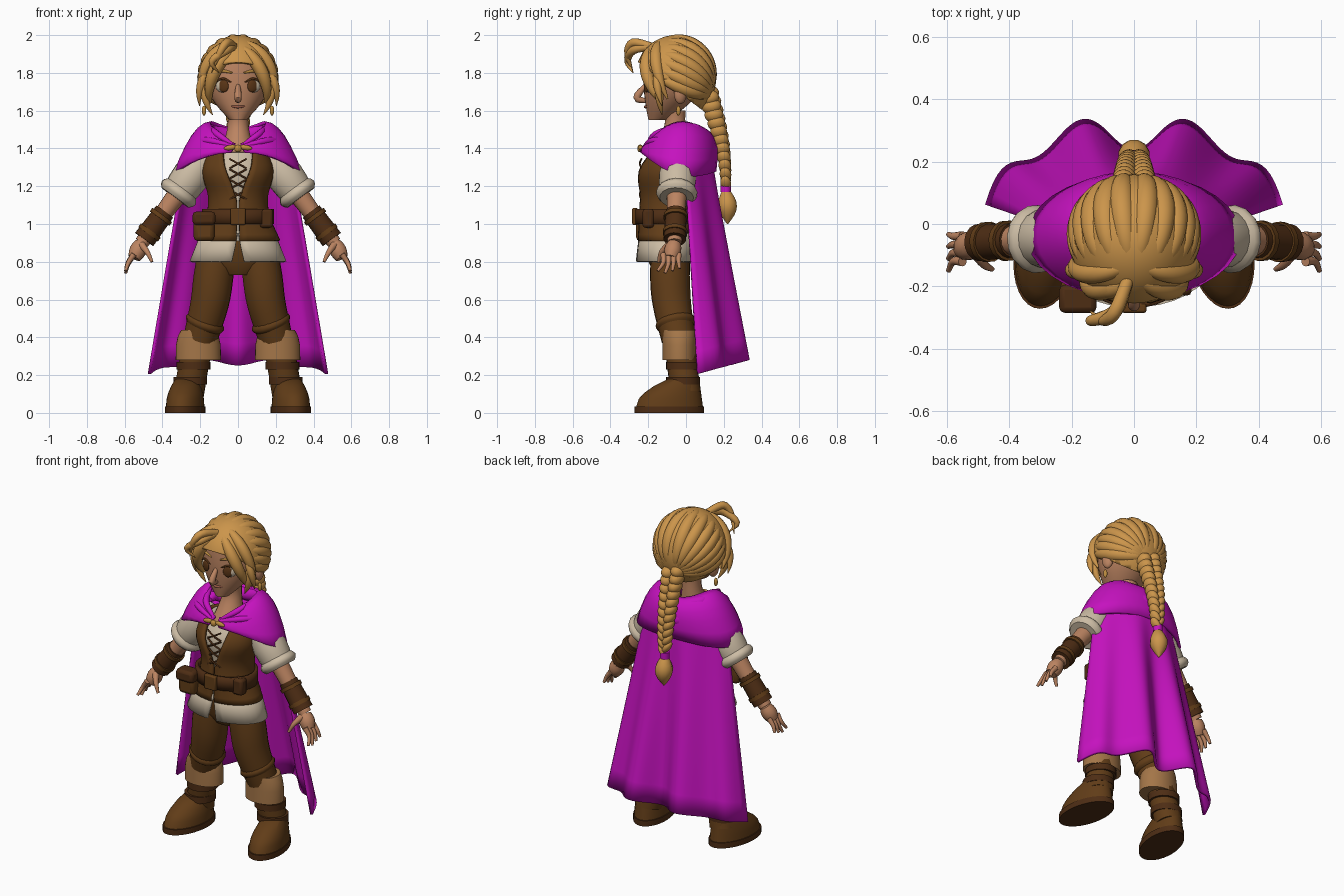
import bpy, bmesh
from math import sin, cos, pi, tau, radians
from mathutils import Vector, Matrix, Euler

default_cube = bpy.data.objects.get("Cube")
if default_cube:
    bpy.data.objects.remove(default_cube)


def material(name, red, green, blue):
    mat = bpy.data.materials.new(name)
    mat.use_nodes = True
    mat.diffuse_color = (red, green, blue, 1)
    mat.node_tree.nodes["Principled BSDF"].inputs["Base Color"].default_value = mat.diffuse_color
    return mat


purple = material("purple cloth", 0.56, 0.006, 0.52)
blond = material("blond hair", 0.6, 0.3, 0.07)
skin = material("skin", 0.5, 0.23, 0.12)
brown = material("brown leather", 0.12, 0.046, 0.009)
dark = material("dark leather", 0.075, 0.026, 0.007)
linen = material("linen", 0.6, 0.5, 0.37)
tan = material("tan cuff", 0.37, 0.18, 0.065)
gold = material("gold", 0.5, 0.26, 0.05)
iris_brown = material("eye brown", 0.1, 0.035, 0.008)
lip = material("lip", 0.3, 0.1, 0.06)
made_objects = []
sides = (1, -1)


def finish(name, bm, mat, thickness=0, bevel=0):
    bmesh.ops.recalc_face_normals(bm, faces=bm.faces)
    mesh = bpy.data.meshes.new(name)
    bm.to_mesh(mesh)
    bm.free()
    mesh.materials.append(mat)
    obj = bpy.data.objects.new(name, mesh)
    bpy.context.collection.objects.link(obj)
    if thickness:
        solidify = obj.modifiers.new("thickness", "SOLIDIFY")
        solidify.thickness, solidify.offset = thickness, 0
    if bevel:
        rounding = obj.modifiers.new("rounding", "BEVEL")
        rounding.width, rounding.segments = bevel, 2
    made_objects.append(obj)
    return obj


def loft(name, rings, mat, closed=True, thickness=0):
    bm = bmesh.new()
    rows = [[bm.verts.new(point) for point in ring] for ring in rings]
    count = len(rows[0])
    for low, high in zip(rows, rows[1:]):
        for i in range(count if closed else count - 1):
            following = (i + 1) % count
            bm.faces.new((low[i], low[following], high[following], high[i]))
    if closed and not thickness:
        bm.faces.new(rows[0])
        bm.faces.new(rows[-1])
    return finish(name, bm, mat, thickness)


def oval(heights, width, front, back, gap=0, middle=0, count=32):
    """Oval section with front, side and back heights; gap opens the front."""
    high_front, high_side, high_back = heights
    points = []
    for i in range(count):
        turn = gap + (tau - gap * 2) * i / (count - 1 if gap else count)
        c = cos(turn)
        height = high_side + (high_front - high_back) / 2 * c + ((high_front + high_back) / 2 - high_side) * c * c
        points.append((middle + width * sin(turn), (front + back) / 2 + (front - back) / 2 * c, height))
    return points


def level(z, *shape, **options):
    return oval((z, z, z), *shape, **options)


def smooth(points, steps=4):
    points = [Vector(point) for point in points]
    padded = [2 * points[0] - points[1], *points, 2 * points[-1] - points[-2]]
    result = []
    for a, b, c, d in zip(padded, padded[1:], padded[2:], padded[3:]):
        for i in range(steps):
            t = i / steps
            result.append(b + ((c - a) * t + (2 * a - 5 * b + 4 * c - d) * t * t + (3 * b - a - 3 * c + d) * t ** 3) / 2)
    return result + [points[-1]]


def tube(name, points, radius, mat, tip=None, swell=0, side=1, count=12):
    """Round limb or lock; its radius runs to the tip, plus a swell in the middle."""
    path = [Vector((side * x, y, z)) for x, y, z in smooth(points)]
    tip = radius if tip is None else tip
    rings, across, last = [], None, len(path) - 1
    for i, place in enumerate(path):
        along = (path[min(i + 1, last)] - path[max(i - 1, 0)]).normalized()
        across = along.orthogonal() if across is None else across - along * across.dot(along)
        across.normalize()
        other = along.cross(across)
        f = i / last
        size = radius + (tip - radius) * f + swell * sin(pi * f)
        rings.append([place + size * (across * cos(tau * k / count) + other * sin(tau * k / count)) for k in range(count)])
    return loft(name, rings, mat)


def ball(name, place, size, mat, turn=(0, 0, 0)):
    bm = bmesh.new()
    matrix = Matrix.LocRotScale(Vector(place), Euler(turn), Vector(size))
    bmesh.ops.create_uvsphere(bm, u_segments=18, v_segments=12, radius=1, matrix=matrix)
    return finish(name, bm, mat)


def box(name, place, size, mat):
    bm = bmesh.new()
    bmesh.ops.create_cube(bm, size=1, matrix=Matrix.LocRotScale(Vector(place), None, Vector(size)))
    return finish(name, bm, mat, bevel=min(size) / 4)


# Head, neck and face
head_rings = []
for i in range(13):
    f = i / 13
    girth = sin(pi * f * 0.75 + 0.25)
    head_rings.append(level(1.55 + 0.38 * f, 0.17 * girth, -0.19 - 0.035 * girth, 0.25 * girth - 0.16))
loft("head", head_rings, skin)
tube("neck", [(0, -0.09, 1.36), (0, -0.06, 1.5), (0, -0.06, 1.6)], 0.1, skin, tip=0.06, swell=-0.02)
tube("nose", [(0, -0.21, 1.74), (0, -0.26, 1.67), (0, -0.21, 1.65)], 0.01, skin, swell=0.01)
tube("mouth", [(-0.04, -0.2, 1.625), (0, -0.215, 1.62), (0.04, -0.2, 1.625)], 0.004, lip, swell=0.004)
for s in sides:
    slant = (0, 0, s * 0.35)
    ball("eye", (s * 0.08, -0.195, 1.73), (0.04, 0.02, 0.034), linen, slant)
    ball("iris", (s * 0.076, -0.21, 1.73), (0.028, 0.01, 0.033), iris_brown, slant)
    tube("upper_lash", [(0.035, -0.22, 1.75), (0.08, -0.21, 1.77), (0.12, -0.19, 1.75)], 0.003, iris_brown, swell=0.003, side=s)
    tube("eyebrow", [(0.03, -0.22, 1.8), (0.08, -0.205, 1.81), (0.13, -0.17, 1.8)], 0.004, gold, swell=0.004, side=s)
    ball("ear", (s * 0.17, -0.03, 1.69), (0.025, 0.035, 0.055), skin, slant)
    ball("earring", (s * 0.18, -0.04, 1.6), (0.012, 0.012, 0.026), gold)

# Hair cap, cut on a slope from the forehead to the nape
cap_center, cap_size = Vector((0, -0.055, 1.775)), Vector((0.195, 0.205, 0.215))
bm = bmesh.new()
cap_matrix = Matrix.LocRotScale(cap_center, None, cap_size)
bmesh.ops.create_uvsphere(bm, u_segments=32, v_segments=24, radius=1, matrix=cap_matrix)
bmesh.ops.bisect_plane(bm, geom=[*bm.verts, *bm.edges, *bm.faces], plane_co=(0, -0.04, 1.7),
                       plane_no=(0, -0.6, -0.8), clear_outer=True)
finish("hair_cap", bm, blond, thickness=0.02)


def strand(name, start, end, radius, tip, lift, side):
    """Lock of hair lying on the cap and lifting off towards its end."""
    first, final = Vector(start).normalized(), Vector(end).normalized()
    path = [cap_center + first.slerp(final, i / 5) * cap_size * (0.93 + (lift - 0.93) * i / 5) for i in range(6)]
    tube(name, path, radius, blond, tip=tip, swell=0.02, side=side)


# Swept strands, fringe and braid
for s in sides:
    for i in range(7):
        spread = i / 6 * pi / 2
        start = (sin(spread) + 0.05, -0.5, cos(spread))
        strand("swept_strand", start, (0.1, 0.9, -0.4), 0.02, 0.02, 0.93, s)
    strand("fringe", (0.05, -0.6, 0.8), (0.75, -0.35, -0.6), 0.02, 0.01, 1.05, s)
    strand("outer_fringe", (0.1, -0.4, 0.9), (0.9, -0.2, -0.5), 0.02, 0.005, 1.1, s)
    strand("ear_wisp", (0.9, -0.4, 0.2), (0.6, -0.3, -0.8), 0.005, 0.002, 1.2, s)
    strand("cheek_wisp", (0.8, -0.5, 0.3), (0.9, -0.3, -0.6), 0.002, 0.002, 1.3, s)
strand("brow_lock", (0, -0.6, 0.8), (0.7, -0.7, 0), 0.02, 0.002, 1.02, -1)
for drop in (0, 0.04):
    tube("forelock", [(-0.02, -0.18, 1.94), (-0.06, -0.28, 1.96 - drop), (-0.1 - drop, -0.31, 1.9 - drop),
                      (-0.14 + drop, -0.28, 1.8)], 0.02, blond, tip=0.002, swell=0.01)
for i in range(11):
    f = i / 10
    size = 0.07 - 0.035 * f
    for s in sides:
        place = (s * size * 0.45, 0.12 + 0.09 * sin(f * pi / 2), 1.68 - 0.45 * f - s * 0.012)
        ball("braid_lobe", place, (size * 0.6, size * 0.8, 0.042), blond, (0.15, s * 0.6, 0))
tube("braid_tie", [(0, 0.21, 1.21), (0, 0.21, 1.17)], 0.028, purple)
tube("braid_tuft", [(0, 0.21, 1.18), (0, 0.22, 1.09), (0, 0.22, 1)], 0.02, blond, tip=0.003, swell=0.04)

# Shirt, open vest, notched hem and belt
body = smooth([(0.91, 0.215, -0.245), (1.04, 0.16, -0.24), (1.15, 0.15, -0.235), (1.28, 0.18, -0.25), (1.4, 0.14, -0.18)])
loft("shirt", [level(z, width - 0.02, front + 0.02, 0.02) for z, width, front in body], linen)
vest_rings = [level(z, width, front, 0.035, gap=max(0.04, z * 2 - 2.2)) for z, width, front in body]
loft("vest", vest_rings, brown, closed=False, thickness=0.02)
hem_rings = [level(0.95 - 0.15 * f, 0.19 + 0.06 * f, -0.24 - 0.02 * f, 0.05, gap=0.01 + 0.12 * f) for f in (0, 0.5, 1)]
loft("shirt_hem", hem_rings, linen, closed=False, thickness=0.015)
loft("belt", [level(z, 0.18, -0.26, 0.035) for z in (1, 1.04, 1.08)], dark, thickness=0.02)
box("buckle", (0, -0.27, 1.04), (0.08, 0.03, 0.09), brown)
box("pouch", (-0.18, -0.22, 0.98), (0.11, 0.09, 0.14), brown)
box("pouch_flap", (-0.18, -0.24, 1.03), (0.12, 0.09, 0.07), dark)
box("small_pouch", (0.15, -0.2, 1.03), (0.07, 0.06, 0.1), dark)
for i in range(4):
    for s in sides:
        low = 1.13 + 0.055 * i
        tube("lace", [(-0.045, -0.235, low), (0, -0.245, low + 0.025), (0.045, -0.235, low + 0.05)], 0.005, dark, side=s)

# Arms, laid out along the line from shoulder to wrist
shoulder, wrist = Vector((0.17, -0.04, 1.36)), Vector((0.51, -0.06, 0.9))


def arm_part(name, start, end, radius, mat, **options):
    tube(name, [shoulder.lerp(wrist, start), shoulder.lerp(wrist, end)], radius, mat, count=16, **options)


for s in sides:
    arm_part("sleeve", 0, 0.47, 0.07, linen, tip=0.08, swell=0.025, side=s)
    arm_part("sleeve_roll", 0.37, 0.48, 0.09, linen, swell=0.02, side=s)
    arm_part("forearm", 0.4, 1, 0.055, skin, tip=0.038, side=s)
    arm_part("bracer", 0.64, 0.96, 0.055, dark, tip=0.06, side=s)
    for f in (0.68, 0.86):
        arm_part("bracer_strap", f, f + 0.04, 0.065, brown, side=s)
    knuckles = wrist + Vector((0.04, -0.02, -0.08))
    tube("palm", [wrist, knuckles], 0.034, skin, swell=0.012, side=s)
    for k in range(4):
        root = knuckles + Vector((0, k * 0.027 - 0.04, 0.02))
        reach = 0.1 - 0.012 * abs(k - 1)
        bend, end = Vector((0.03, 0, -reach / 2)), Vector((0.045, k * 0.012 - 0.03, -reach))
        tube("finger", [root, root + bend, root + end], 0.016, skin, tip=0.008, side=s)
    tube("thumb", [(0.51, -0.09, 0.89), (0.48, -0.13, 0.85), (0.455, -0.145, 0.8)], 0.02, skin, tip=0.008, side=s)

# Trousers and boots
loft("hips", [level(z, 0.1 + 0.09 * f, -0.16 - 0.04 * f, 0.02) for z, f in ((0.73, 0), (0.8, 1), (0.92, 1))], brown)
for s in sides:
    leg = [(0.11, -0.085, 0.86), (0.13, -0.085, 0.72), (0.15, -0.075, 0.58), (0.2, -0.04, 0.39)]
    tube("trouser_leg", leg, 0.1, brown, tip=0.09, swell=0.01, side=s, count=18)
    tube("trouser_fold", [(0.165, -0.06, 0.5), (0.185, -0.05, 0.45)], 0.09, brown, swell=0.018, side=s, count=18)
    cuff = [level(0.28 + 0.16 * f, 0.12 - 0.03 * f ** 4, -0.125, 0.055, middle=s * 0.21) for f in (0, 0.5, 0.8, 1)]
    loft("trouser_cuff", cuff, tan)
    tube("boot_shaft", [(0.21, -0.03, 0.37), (0.235, -0.02, 0.25), (0.26, 0, 0.1)], 0.08, brown, side=s, count=18)
    for z in (0.17, 0.25):
        x = 0.29 - z * 0.22
        tube("boot_strap", [(x, -0.015, z + 0.02), (x, -0.015, z - 0.02)], 0.09, dark, side=s, count=18)
    foot = [level(0.03 + 0.15 * f, 0.1 - 0.04 * f * f, 0.17 * f * f - 0.265, 0.09 - 0.02 * f, middle=s * 0.28)
            for f in (0, 0.3, 0.5, 0.75, 1)]
    sole = [level(z, 0.105, -0.272, 0.096, middle=s * 0.28) for z in (0, 0.035)]
    for obj in (loft("boot_foot", foot, brown), loft("boot_sole", sole, dark)):
        for vert in obj.data.vertices:
            vert.co.x -= s * 0.12 * (vert.co.y + 0.09)

# Cape with deep folds that grow towards the hem
cape_top, cape_hem = [], []
for i in range(-36, 37):
    u = i / 36
    depth = 0.28 - 0.27 * u ** 6 - 0.05 * cos(pi * u * 3)
    cape_top.append(Vector((0.27 * u, 0.13 - 0.14 * u * u, 1.39)))
    cape_hem.append(Vector((0.47 * u, depth, 0.19 + 0.27 * depth)))
cape_rows = [[a.lerp(b, k / 10) for a, b in zip(cape_top, cape_hem)] for k in range(11)]
loft("cape", cape_rows, purple, closed=False, thickness=0.016)

# Shoulder drape, hood rolls, folds and clasp
drape = []
for i in range(7):
    f = i / 6
    heights = (1.42 - 0.04 * f, 1.53 - 0.27 * f * f, 1.5 - 0.22 * f * f)
    drape.append(oval(heights, 0.145 + 0.19 * f, -0.2 - 0.035 * sin(f * 2), 0.08 + 0.08 * sin(f * 2), gap=0.1))
loft("shoulder_drape", drape, purple, closed=False, thickness=0.018)
for drop in (0, 0.07):
    bend = [(s * (0.14 + drop / 3), y, 1.5 - drop) for s, y in ((1, -0.05), (1, 0.04), (-1, 0.04), (-1, -0.05))]
    bend.insert(2, (0, 0.09 + drop / 2, 1.46 - drop))
    tube("hood_roll", bend, 0.015, purple, swell=0.025 + drop / 6)
for s in sides:
    fold = [(0.03, -0.22, 1.41), (0.15, -0.175, 1.44), (0.24, -0.06, 1.43), (0.26, 0.02, 1.4)]
    tube("drape_fold", fold, 0.01, purple, tip=0.003, swell=0.013, side=s)
    tube("collar_fold", [(0.03, -0.205, 1.42), (0.11, -0.16, 1.475), (0.15, -0.06, 1.515)], 0.01, purple, swell=0.008, side=s)
    ball("clasp_wing", (s * 0.04, -0.24, 1.405), (0.035, 0.012, 0.014), gold, (0, s * 0.15, 0))
ball("clasp", (0, -0.243, 1.4), (0.02, 0.015, 0.02), gold)

# Soft shading with sharp edges kept
bpy.ops.object.select_all(action="DESELECT")
for obj in made_objects:
    obj.select_set(True)
bpy.context.view_layer.objects.active = made_objects[0]
bpy.ops.object.shade_smooth_by_angle(angle=radians(42))
